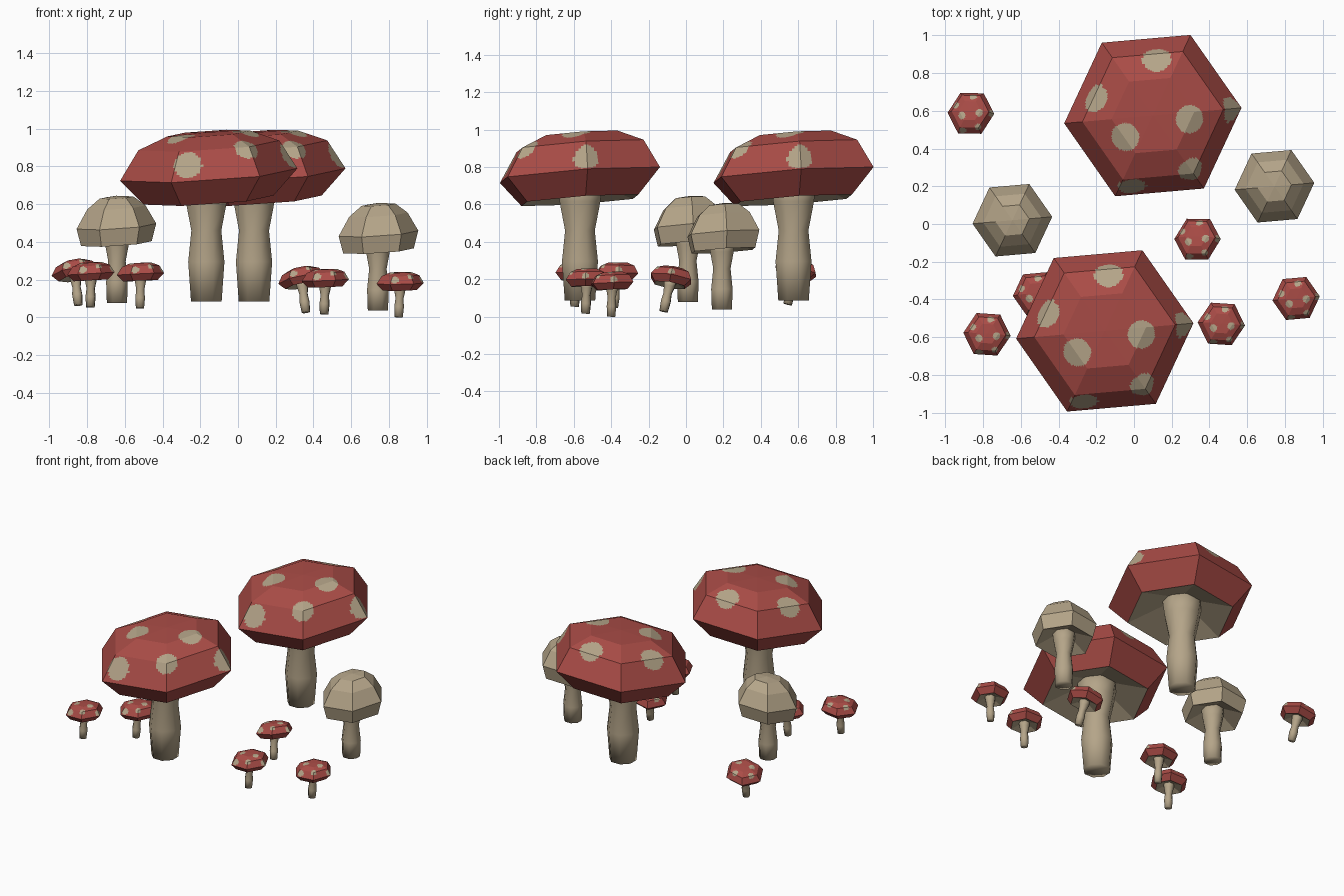
import bpy, bmesh, math
from mathutils import Vector, Matrix
from mathutils.bvhtree import BVHTree

if "Cube" in bpy.data.objects:
    bpy.data.objects.remove(bpy.data.objects["Cube"])


def material(name, rgb):
    m = bpy.data.materials.new(name)
    m.diffuse_color = (*rgb, 1)
    m.use_nodes = True
    m.node_tree.nodes["Principled BSDF"].inputs["Base Color"].default_value = m.diffuse_color
    return m


RED = material("cap red", (0.40, 0.072, 0.062))
TAN = material("pale tan", (0.46, 0.375, 0.25))


def lathe(bm, profile, sides, turn):
    """Rings of (radius, z); radius 0 makes a pole. Returns faces per band."""
    rings = []
    for r, z in profile:
        n = 1 if r == 0 else sides
        rings.append([bm.verts.new((r * math.cos(turn + math.tau * i / sides),
                                    r * math.sin(turn + math.tau * i / sides), z))
                      for i in range(n)])
    bands = []
    for a, b in zip(rings, rings[1:]):
        band = []
        for i in range(sides):
            j = (i + 1) % sides
            vs = [a[i % len(a)], a[j % len(a)], b[j % len(b)], b[i % len(b)]]
            band.append(bm.faces.new(list(dict.fromkeys(vs))))
        bands.append(band)
    return bands


def finish(bm, name, mats):
    me = bpy.data.meshes.new(name)
    bm.to_mesh(me)
    bm.free()
    for m in mats:
        me.materials.append(m)
    return me


# spot centres on the red cap, seen from above
SPOTS = [(0.02, 0.30), (-0.31, 0.095), (-0.148, -0.115), (0.196, -0.02),
         (0.424, 0.035), (0.21, -0.30), (-0.11, -0.375)]


def cap_mesh(name, profile, mats, cuts=0):
    bm = bmesh.new()
    bands = lathe(bm, profile, 6, math.radians(5))
    for f in bands[0]:                       # hollow underside is pale
        f.material_index = len(mats) - 1
    if cuts:                                 # painted spots on the upper faces
        tree = BVHTree.FromBMesh(bm)
        centres = [tree.ray_cast(Vector((x, y, 2)), Vector((0, 0, -1)))[0] for x, y in SPOTS]
        upper = {e for band in bands[2:] for f in band for e in f.edges}
        bmesh.ops.subdivide_edges(bm, edges=list(upper), cuts=cuts, use_grid_fill=True)
        for f in bm.faces:
            c = f.calc_center_median()
            if c.z > 0 and f.normal.z >= -1 and any((c - s).length < 0.075 for s in centres if s):
                if min(v.co.z for v in f.verts) > -1e-4:
                    f.material_index = 1
    for v in bm.verts:                       # slight lopsided tilt of the cap
        v.co.z += 0.064 * v.co.x + 0.07 * v.co.y
    return finish(bm, name, mats)


def stem_mesh(name, profile):
    bm = bmesh.new()
    lathe(bm, profile, 8, math.radians(22.5))
    for f in bm.faces:
        f.smooth = True
    return finish(bm, name, [TAN])


RED_CAP = [(0.0, -0.01), (0.345, -0.135), (0.472, 0), (0.375, 0.155), (0.22, 0.218), (0, 0.225)]
TAN_CAP = [(0.0, -0.01), (0.188, -0.092), (0.212, 0), (0.155, 0.10), (0.09, 0.152), (0, 0.162)]
RED_STEM = [(0, 0), (0.088, 0), (0.104, 0.21), (0.086, 0.375), (0.118, 0.53), (0.135, 0.66), (0, 0.66)]
TAN_STEM = [(0, 0), (0.058, 0), (0.062, 0.11), (0.05, 0.22), (0.068, 0.31), (0.08, 0.40), (0, 0.40)]

big_cap = cap_mesh("large_spotted_cap", RED_CAP, [RED, TAN], 24)
small_cap = cap_mesh("small_spotted_cap", RED_CAP, [RED, TAN], 10)
plain_cap = cap_mesh("plain_cap", TAN_CAP, [TAN])
red_stem = stem_mesh("spotted_mushroom_stem", RED_STEM)
tan_stem = stem_mesh("plain_mushroom_stem", TAN_STEM)


def mushroom(name, cap, stem, base, top, scale=1, turn=0, lean=False):
    base, top = Vector(base), Vector(top)
    rot = Matrix.Rotation(math.radians(turn), 4, 'Z')
    if lean:
        rot = Vector((0, 0, 1)).rotation_difference(top - base).to_matrix().to_4x4() @ rot
    for part, me, loc in (("cap", cap, top), ("stem", stem, base)):
        ob = bpy.data.objects.new(f"{name}_{part}", me)
        bpy.context.collection.objects.link(ob)
        ob.matrix_world = Matrix.Translation(loc) @ rot @ Matrix.Scale(scale, 4)


# two large spotted mushrooms
mushroom("large_back", big_cap, red_stem, (0.085, 0.575, 0.085), (0.10, 0.575, 0.757))
mushroom("large_front", big_cap, red_stem, (-0.168, -0.567, 0.085), (-0.155, -0.567, 0.757))

# two medium plain mushrooms
mushroom("plain_left", plain_cap, tan_stem, (-0.642, 0.01, 0.077), (-0.645, 0.02, 0.483))
mushroom("plain_right", plain_cap, tan_stem, (0.742, 0.192, 0.037), (0.745, 0.20, 0.445))

# six small spotted mushrooms: base, cap centre, turn
SMALL = [((-0.847, 0.543, 0.065), (-0.865, 0.587, 0.242), -8),
         ((-0.783, -0.596, 0.053), (-0.78, -0.585, 0.232), -9),
         ((-0.52, -0.385, 0.048), (-0.517, -0.37, 0.23), 0),
         ((0.36, -0.12, 0.027), (0.337, -0.08, 0.203), -7),
         ((0.457, -0.537, 0.016), (0.463, -0.53, 0.197), -9),
         ((0.852, -0.40, 0.0), (0.86, -0.395, 0.18), 0)]
for i, (base, top, turn) in enumerate(SMALL):
    mushroom(f"small_{i + 1}", small_cap, red_stem, base, top, 0.266, turn, True)
